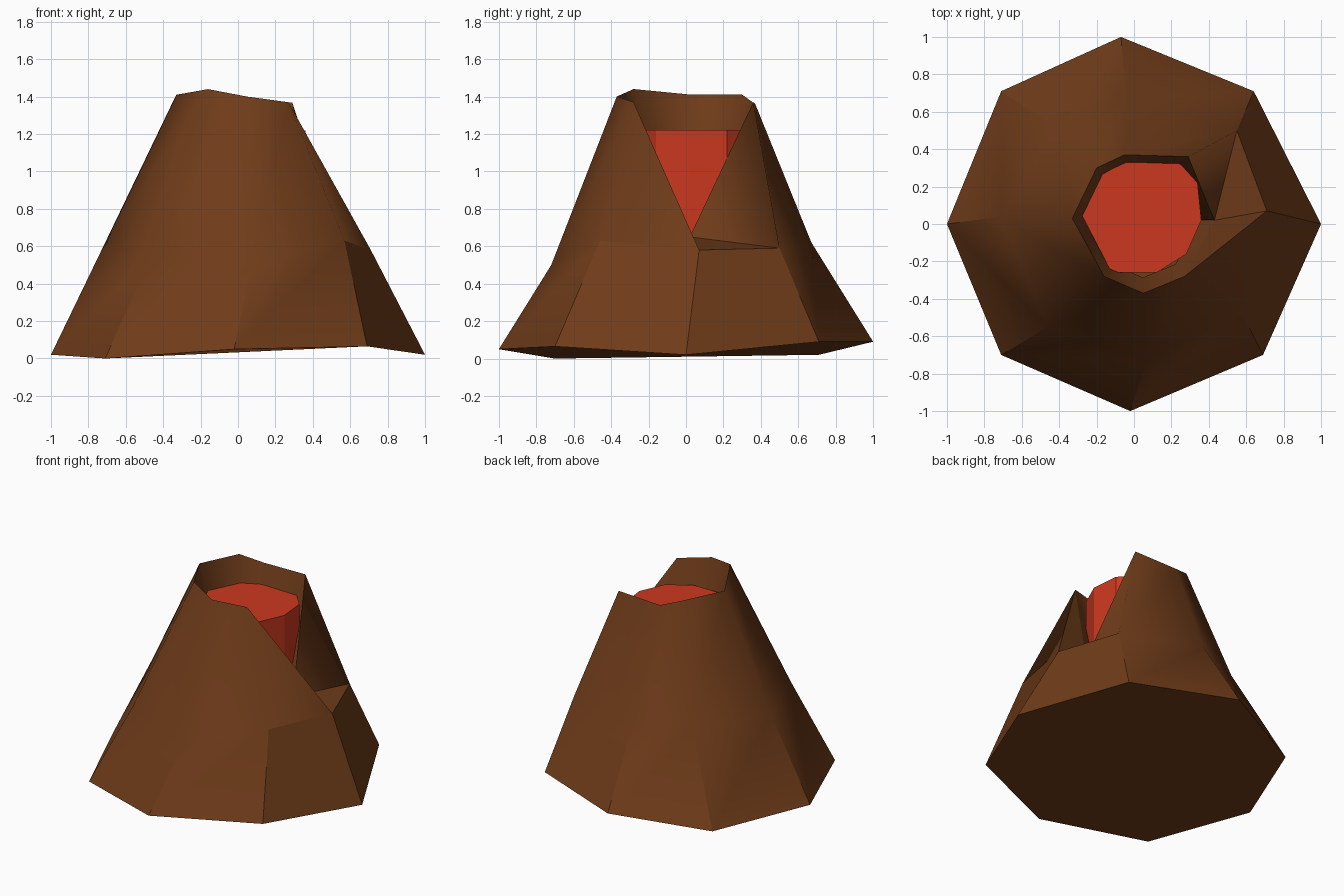
import bpy, bmesh
from mathutils import Vector

if "Cube" in bpy.data.objects:
    bpy.data.objects.remove(bpy.data.objects["Cube"])


def material(name, color):
    m = bpy.data.materials.new(name)
    m.diffuse_color = (*color, 1)
    m.use_nodes = True
    m.node_tree.nodes["Principled BSDF"].inputs["Base Color"].default_value = m.diffuse_color
    return m


def finish(bm, name, mat):
    bmesh.ops.recalc_face_normals(bm, faces=bm.faces)
    me = bpy.data.meshes.new(name)
    bm.to_mesh(me)
    bm.free()
    me.materials.append(mat)
    ob = bpy.data.objects.new(name, me)
    bpy.context.collection.objects.link(ob)
    return ob


def ring(bm, pts):
    return [bm.verts.new(p) for p in pts]


# Irregular eight-sided outlines, counter-clockwise from the right (+x)
base_pts = [(1, 0, .02), (.64, .71, .09), (-.07, 1, .09), (-.71, .71, .02),
            (-1, 0, .02), (-.71, -.7, 0), (-.02, -1, .05), (.69, -.7, .065)]
waist_pts = [(.71, .07, .58), (.55, .5, .59), (-.04, .67, .62), (-.41, .51, .62),
             (-.71, .04, .62), (-.46, -.55, .56), (.07, -.72, .5), (.57, -.46, .63)]
# The first rim point is the deep notch
rim_pts = [(.43, .02, .65), (.29, .36, 1.37), (-.05, .37, 1.36), (-.2, .3, 1.41),
           (-.33, .03, 1.41), (-.16, -.28, 1.44), (.05, -.37, 1.4), (.27, -.28, 1.37)]
centre = Vector((.04, .03, 0))
throat_pts = []
for i, p in enumerate(rim_pts):
    q = centre + (Vector(p) - centre) * .79
    q.z = .58 if i == 0 else 1.1
    throat_pts.append(q)

# Mountain: skirt, upper slope, crater wall and closed underside
bm = bmesh.new()
base, waist, rim, throat = [ring(bm, p) for p in
                            (base_pts, waist_pts, rim_pts, throat_pts)]
bm.faces.new(base)
for i in range(8):
    j = (i + 1) % 8
    bm.faces.new((base[i], base[j], waist[j], waist[i]))
    if i == 0:      # back side of the notch
        bm.faces.new((waist[0], waist[1], rim[0]))
        bm.faces.new((waist[1], rim[1], rim[0]))
    elif i == 7:    # front ridge of the notch
        bm.faces.new((waist[7], waist[0], rim[7]))
        bm.faces.new((waist[0], rim[0], rim[7]))
    else:
        bm.faces.new((waist[i], waist[j], rim[j], rim[i]))
    bm.faces.new((rim[i], rim[j], throat[j], throat[i]))

# Hard edges on the skirt, rim and notch; soft upper slope
for f in bm.faces:
    f.smooth = True
for e in bm.edges:
    a, b = e.verts
    if a in base or b in base or (a in rim and b in rim) or a in (waist[0], rim[0]) \
            or b in (waist[0], rim[0]):
        e.smooth = False
brown = material("rock_brown", (.16, .045, .01))
finish(bm, "mountain", brown)

# Lava: flat-faced column filling the crater
lava_pts = [(.36, .02), (.34, .22), (.24, .33), (-.04, .33), (-.17, .27),
            (-.28, .05), (-.12, -.26), (.12, -.26), (.28, -.16)]
bm = bmesh.new()
top = ring(bm, [(x, y, 1.22) for x, y in lava_pts])
low = ring(bm, [(x, y, .4) for x, y in lava_pts])
bm.faces.new(top)
bm.faces.new(low[::-1])
for i in range(len(top)):
    j = (i + 1) % len(top)
    bm.faces.new((low[i], low[j], top[j], top[i]))
finish(bm, "lava", material("lava_red", (.6, .04, .014)))
